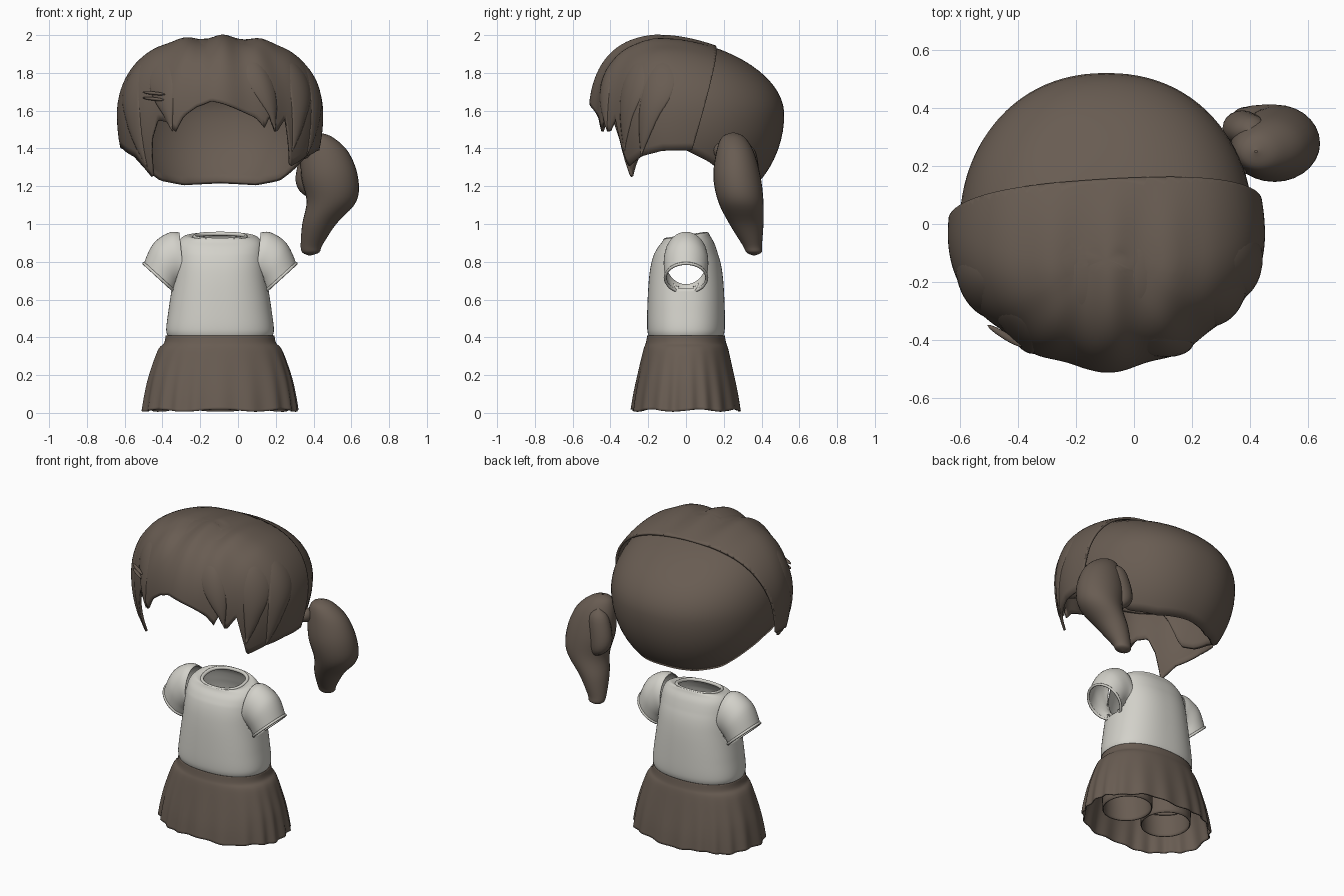
import bpy, bmesh, math
from mathutils import Vector

if "Cube" in bpy.data.objects:
    bpy.data.objects.remove(bpy.data.objects["Cube"], do_unlink=True)

CX = -0.095          # body centre line
MID = 1.58           # height of the widest part of the hair


def material(name, rgb):
    m = bpy.data.materials.new(name)
    m.use_nodes = True
    m.diffuse_color = (*rgb, 1)
    m.node_tree.nodes["Principled BSDF"].inputs["Base Color"].default_value = (*rgb, 1)
    return m


BROWN = material("dark_brown", (0.14, 0.108, 0.085))
WHITE = material("off_white", (0.65, 0.64, 0.59))


def finish(name, bm, mat, thick=0.0):
    bmesh.ops.remove_doubles(bm, verts=bm.verts, dist=1e-5)
    bmesh.ops.recalc_face_normals(bm, faces=bm.faces)
    mesh = bpy.data.meshes.new(name)
    bm.to_mesh(mesh)
    bm.free()
    ob = bpy.data.objects.new(name, mesh)
    bpy.context.collection.objects.link(ob)
    mesh.materials.append(mat)
    bpy.ops.object.select_all(action="DESELECT")
    ob.select_set(True)
    bpy.context.view_layer.objects.active = ob
    bpy.ops.object.shade_smooth_by_angle(angle=math.radians(50))
    if thick:
        mod = ob.modifiers.new("thickness", "SOLIDIFY")
        mod.thickness = thick
        mod.offset = -1


def grid(rows, closed=True):
    """Skin a list of equally long point rows."""
    bm = bmesh.new()
    vs = [[bm.verts.new(p) for p in row] for row in rows]
    n = len(rows[0])
    for a, b in zip(vs, vs[1:]):
        for i in range(n if closed else n - 1):
            j = (i + 1) % n
            bm.faces.new((a[i], a[j], b[j], b[i]))
    return bm


def spline(keys, t):
    """Smooth interpolation through equal-length tuples, t in 0..1."""
    f = t * (len(keys) - 1)
    i = min(int(f), len(keys) - 2)
    u = f - i
    k = [keys[max(0, min(len(keys) - 1, i + d))] for d in (-1, 0, 1, 2)]
    return [b + 0.5 * u * (c - a + u * (2*a - 5*b + 4*c - d + u * (3*(b - c) + d - a)))
            for a, b, c, d in zip(*k)]


def smooth_rows(keys, steps):
    return [spline(keys, i / steps) for i in range(steps + 1)]


def ring(cx, cy, z, rx, ry, n=48, power=1.0):
    pts = []
    for i in range(n):
        a = 2 * math.pi * i / n
        c, s = math.cos(a), math.sin(a)
        pts.append(Vector((cx + rx * math.copysign(abs(c) ** power, c),
                           cy + ry * math.copysign(abs(s) ** power, s), z)))
    return pts


def rim(name, pts, radius, mat):
    """Rounded edging along a closed loop."""
    rows = []
    mid = sum(pts, Vector()) / len(pts)
    n = len(pts)
    for i, p in enumerate(pts):
        along = (pts[(i + 1) % n] - pts[i - 1]).normalized()
        out = (p - mid).normalized()
        up = along.cross(out).normalized()
        rows.append([p + radius * (math.cos(k * math.pi / 4) * out + math.sin(k * math.pi / 4) * up)
                     for k in range(8)])
    finish(name, grid(rows + rows[:1]), mat)


# ---------- hair ----------
CAP = (0.505, 0.465, 0.52, 0.402, 0.535)     # side, front, back, top, bottom radii
FRINGE = (0.545, 0.495, 0.55, 0.41, 0.7)


def table(keys, x):
    for (x0, y0), (x1, y1) in zip(keys, keys[1:]):
        if x <= x1:
            return y0 + (y1 - y0) * max(0, x - x0) / (x1 - x0)
    return keys[-1][1]


def skull(phi, a, size):
    """Point on the head form; phi = 0 faces front, a is the angle from the crown."""
    rx, front, back, top, bottom = size
    h = math.cos(a) * (top if a < math.pi / 2 else bottom)
    s = math.sin(a)
    wide = s ** 0.7 if a < math.pi / 2 else s
    across = math.copysign(abs(math.sin(phi)) ** 0.92, math.sin(phi))
    y = -math.cos(phi) * s * (front if math.cos(phi) > 0 else back)
    return Vector((CX + across * wide * rx, y - 0.12 * max(0, h / top) ** 2, MID + h))


def end_angle(z, size):
    return math.acos((z - MID) / size[3 if z > MID else 4])


def cap_point(phi, a):
    return skull(phi, a, CAP)


def fringe_point(phi, a, grow=1.0):
    p = skull(phi, a, FRINGE)
    core = Vector((CX, 0, MID))
    ahead = max(0, math.cos(phi))
    wave = (0.02 * math.cos(5 * phi) * max(0, math.cos(phi * 0.6))
            + 0.02 * math.cos(13 * phi) * ahead ** 4) * math.sin(a) ** 2
    # three soft ridges running over the crown, fading out towards the back
    dx = p.x + 0.08
    fade = min(1, max(0, 0.5 - p.y * 3)) * max(0, math.cos(a))
    ridge = 0.014 * math.cos(math.tau * dx / 0.21) * max(0, 1 - (dx / 0.36) ** 2) * fade
    return core + (p - core) * (grow + wave) + Vector((0, 0, ridge))


def hair_shell(hem, point, size, cols, rows):
    lines = []
    for r in range(rows + 1):
        degs = [-180 + 360 * c / cols for c in range(cols)]
        lines.append([point(math.radians(d), r / rows * end_angle(table(hem, d), size)) for d in degs])
    return grid(lines)


side = [(50, 1.7), (62, 1.46), (75, 1.41), (90, 1.39), (105, 1.33), (125, 1.23), (150, 1.205), (180, 1.215)]
cap_hem = [(-d, z) for d, z in reversed(side)] + side
finish("back_hair", hair_shell(cap_hem, cap_point, CAP, 96, 24), BROWN, 0.02)

fringe_hem = [(-100, 1.42), (-75, 1.40), (-57, 1.35), (-47, 1.235), (-42, 1.45), (-37, 1.55), (-30, 1.54),
              (-24, 1.49), (-19, 1.57), (-12, 1.62), (-4, 1.65), (8, 1.61), (19, 1.56), (24, 1.51),
              (27, 1.57), (32, 1.48), (39, 1.56), (43, 1.42), (47, 1.30), (60, 1.36), (75, 1.39), (100, 1.39)]
bm = hair_shell(fringe_hem, fringe_point, FRINGE, 240, 32)
bmesh.ops.bisect_plane(bm, geom=bm.verts[:] + bm.edges[:] + bm.faces[:], plane_co=(0, 0.16, 1.94),
                       plane_no=(-0.06, 0.96, -0.27), clear_outer=True)
finish("fringe", bm, BROWN, 0.014)

# overlapping pointed locks: root angle, tip angle, tip height, half width
locks = [(-42, -26, 1.49, 11), (-70, -49, 1.30, 12), (20, 31, 1.49, 9), (58, 46, 1.38, 11), (80, 60, 1.36, 12)]
for i, (root, tip, z, half) in enumerate(locks):
    lines = []
    for r in range(17):
        t = r / 16
        a = 0.75 + t * (end_angle(z, FRINGE) - 0.75)
        w = half * math.sin(math.pi * (0.12 + 0.88 * t) ** 0.8) + 0.05
        mid = root + (tip - root) * t ** 1.3
        lines.append([fringe_point(math.radians(mid + w * k / 4), a,
                                   0.988 + 0.022 * math.sin(math.pi * t) ** 0.5 * (1 - (k / 4) ** 2) + 0.014 * t)
                      for k in range(-4, 5)])
    finish(f"hair_lock_{i + 1}", grid(lines, False), BROWN, 0.008)

# hair pins on the right of the fringe
for i in range(2):
    bm = bmesh.new()
    bmesh.ops.create_uvsphere(bm, u_segments=12, v_segments=8, radius=1)
    for v in bm.verts:
        x, y, z = v.co.x * 0.06, v.co.y * 0.014, v.co.z * 0.009
        v.co = (x - 0.445, y - 0.385 - 0.6 * x, z + 1.692 - 0.03 * i - 0.1 * x)
    finish(f"hair_pin_{i + 1}", bm, BROWN)

# ponytail: x, y, z, x radius, y radius
tail = [(0.42, 0.25, 1.485, 0.004, 0.004), (0.43, 0.25, 1.46, 0.07, 0.06), (0.46, 0.26, 1.38, 0.125, 0.10),
        (0.485, 0.27, 1.25, 0.15, 0.125), (0.495, 0.29, 1.12, 0.132, 0.12), (0.43, 0.32, 1.0, 0.09, 0.09),
        (0.39, 0.35, 0.89, 0.058, 0.052), (0.385, 0.36, 0.85, 0.045, 0.04), (0.38, 0.36, 0.833, 0.004, 0.004)]
finish("ponytail", grid([ring(x, y, z, rx, ry, 28) for x, y, z, rx, ry in smooth_rows(tail, 40)]), BROWN)
curl = [(0.40, 0.32, 1.43, 0.004, 0.004), (0.40, 0.32, 1.38, 0.06, 0.05), (0.375, 0.33, 1.25, 0.07, 0.06),
        (0.38, 0.34, 1.17, 0.05, 0.045), (0.42, 0.34, 1.12, 0.004, 0.004)]
finish("ponytail_curl", grid([ring(x, y, z, rx, ry, 20) for x, y, z, rx, ry in smooth_rows(curl, 16)]), BROWN)
bm = bmesh.new()
bmesh.ops.create_uvsphere(bm, u_segments=20, v_segments=12, radius=0.045)
bmesh.ops.translate(bm, verts=bm.verts, vec=(0.345, 0.19, 1.39))
finish("hair_tie", bm, BROWN)

# ---------- shirt ----------
body = [(0.395, 0.272, 0.192), (0.44, 0.285, 0.205), (0.55, 0.272, 0.205), (0.7, 0.25, 0.197),
        (0.8, 0.24, 0.182), (0.88, 0.23, 0.153), (0.92, 0.21, 0.128), (0.938, 0.175, 0.118), (0.932, 0.135, 0.108)]
rows = []
for z, rx, ry in smooth_rows(body, 80):
    tilt = 0.15 * min(1, max(0, (z - 0.84) / 0.09))
    rows.append([p + Vector((0, 0, tilt * p.y)) for p in ring(CX, 0, z, rx, ry, 128, 0.85)])
collar = rows[-1]
bm = grid(rows)


def in_armhole(face):
    c = face.calc_center_median()
    return abs(c.x - CX) > 0.15 and ((c.z - 0.765) / 0.11) ** 2 + (c.y / 0.1) ** 2 < 1


bmesh.ops.delete(bm, geom=[f for f in bm.faces if in_armhole(f)], context="FACES")
finish("shirt_body", bm, WHITE, 0.004)
rim("shirt_collar", collar, 0.011, WHITE)

# sleeve sections: offset, height, lean of the section, half height, half depth
sleeve = [(0.2, 0.805, 0.1, 0.15, 0.114), (0.235, 0.815, 0.22, 0.144, 0.116),
          (0.285, 0.785, 0.52, 0.132, 0.118), (0.32, 0.715, 0.83, 0.113, 0.11)]
for sign, label in ((1, "left"), (-1, "right")):
    rows = [[Vector((CX + sign * (x + p.x * math.sin(lean)), p.y, z + p.x * math.cos(lean)))
             for p in ring(0, 0, 0, h, d, 40)] for x, z, lean, h, d in smooth_rows(sleeve, 18)]
    finish(f"{label}_sleeve", grid(rows), WHITE, 0.006)
    rim(f"{label}_cuff", rows[-1], 0.008, WHITE)

# ---------- skirt ----------
skirt = [(0.41, 0.288, 0.205), (0.37, 0.297, 0.213), (0.33, 0.33, 0.226), (0.2, 0.375, 0.255),
         (0.1, 0.397, 0.275), (0.013, 0.41, 0.288)]
rows = []
for z, rx, ry in smooth_rows(skirt, 24):
    drop = max(0, (0.36 - z) / 0.35)
    row = []
    for i, p in enumerate(ring(CX, 0, z, rx, ry, 160, 0.9)):
        a = 2 * math.pi * i / 160
        k = 1 + 0.018 * drop * math.sin(20 * a + 1.5 * math.sin(3 * a))
        row.append(Vector((CX + (p.x - CX) * k, p.y * k, z + 0.006 * drop * math.sin(7 * a))))
    rows.append(row)
finish("skirt", grid(rows), BROWN, 0.008)

# shorts under the skirt
hips = [(0.39, 0.265, 0.185), (0.3, 0.285, 0.19), (0.2, 0.285, 0.17)]
finish("shorts_hips", grid([ring(CX, 0, *k, 48, 0.9) for k in smooth_rows(hips, 8)]), BROWN, 0.006)
for sign, label in ((1, "left"), (-1, "right")):
    leg = [(0.06, 0.143, 0.15), (0.15, 0.143, 0.155), (0.25, 0.14, 0.16), (0.32, 0.09, 0.11), (0.34, 0.003, 0.003)]
    rows = [ring(CX + sign * 0.146, 0, *k, 36) for k in smooth_rows(leg, 12)]
    finish(f"{label}_shorts_leg", grid(rows), BROWN, 0.006)
